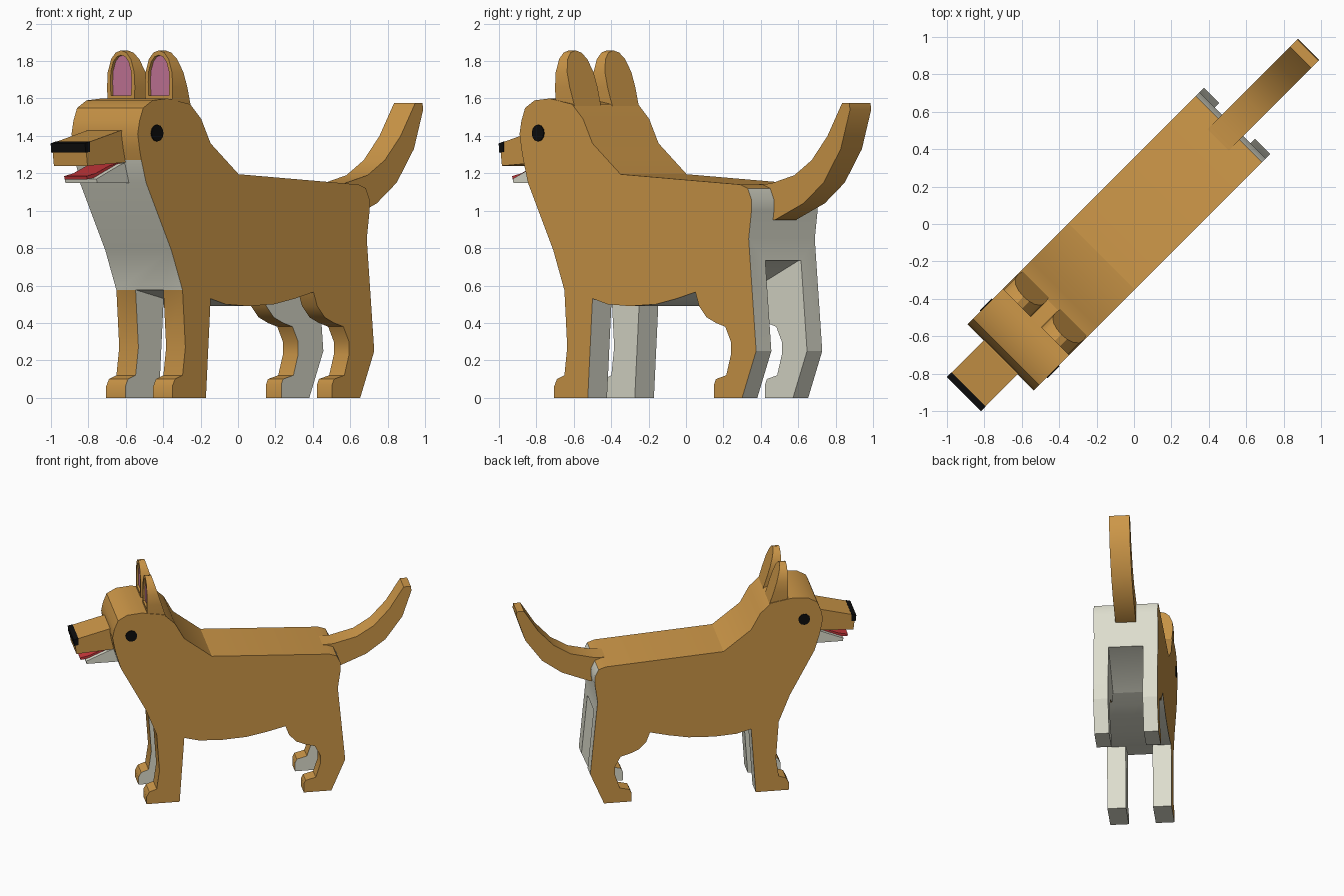
import bpy, bmesh, math
from mathutils import Matrix, Vector

if "Cube" in bpy.data.objects:
    bpy.data.objects.remove(bpy.data.objects["Cube"], do_unlink=True)


def material(name, rgb):
    m = bpy.data.materials.new(name)
    m.use_nodes = True
    m.diffuse_color = (*rgb, 1)
    m.node_tree.nodes["Principled BSDF"].inputs["Base Color"].default_value = (*rgb, 1)
    return m


TAN = material("tan fur", (0.61, 0.31, 0.065))
CREAM = material("cream fur", (0.72, 0.72, 0.61))
PINK = material("pink inner ear", (0.58, 0.19, 0.33))
RED = material("red tongue", (0.6, 0.04, 0.045))
BLACK = material("black", (0.004, 0.004, 0.004))

# The animal stands diagonally: local x runs nose to tail, local y to its left
TURN = Matrix.Rotation(math.radians(45), 4, 'Z') @ Matrix.Scale(-1, 4, (0, 1, 0))


def finish(name, bm, mats, smooth=None):
    bm.transform(TURN)
    bmesh.ops.recalc_face_normals(bm, faces=bm.faces)
    mesh = bpy.data.meshes.new(name)
    bm.to_mesh(mesh)
    bm.free()
    for m in mats:
        mesh.materials.append(m)
    ob = bpy.data.objects.new(name, mesh)
    bpy.context.collection.objects.link(ob)
    if smooth:
        smooth_object(ob, smooth)
    return ob


def smooth_object(ob, degrees):
    bpy.ops.object.select_all(action='DESELECT')
    ob.select_set(True)
    bpy.context.view_layer.objects.active = ob
    bpy.ops.object.shade_smooth_by_angle(angle=math.radians(degrees))


def prism(name, outline, half, mats, rim=None, cap=0, smooth=None):
    """Side outline (length, height) extruded across the width; rim colours each edge."""
    bm = bmesh.new()
    sides = [[bm.verts.new((u, v, z)) for u, z in outline] for v in (-half, half)]
    for s in sides:
        bm.faces.new(s).material_index = cap
    n = len(outline)
    for i in range(n):
        j = (i + 1) % n
        f = bm.faces.new((sides[0][i], sides[0][j], sides[1][j], sides[1][i]))
        f.material_index = rim[i] if rim else cap
    return finish(name, bm, mats, smooth)


# Body, head and legs: one side outline, in runs of edge colour (0 tan, 1 cream)
runs = [
    (0, [(-.35, 1.195), (-.5, 1.36), (-.55, 1.49), (-.61, 1.57), (-.73, 1.6),
         (-.81, 1.59), (-.86, 1.55), (-.88, 1.48), (-.89, 1.41), (-.88, 1.33)]),
    (1, [(-.87, 1.27), (-.845, 1.15), (-.71, .79)]),
    (0, [(-.65, .575), (-.635, .27), (-.65, .12), (-.69, .1), (-.705, .06)]),
    (1, [(-.705, 0), (-.525, 0), (-.5, .53), (-.42, .5), (-.3, .49), (-.16, .5), (-.05, .53)]),
    (0, [(.05, .565), (.07, .49), (.11, .43), (.16, .4), (.21, .38), (.24, .3),
         (.24, .23), (.215, .12), (.16, .1), (.15, .07)]),
    (1, [(.15, 0), (.3, 0), (.375, .25), (.335, .85), (.35, 1.0), (.35, 1.06)]),
    (0, [(.33, 1.12), (.29, 1.14)]),
]
outline = [(y * math.sqrt(2) + .25, z) for _, pts in runs for y, z in pts]
rim = [c for c, pts in runs for _ in pts]
body = prism("body", outline, .25, [TAN, CREAM], rim)

# Gaps between the left and right legs
gaps = {
    "front_leg_gap": ([(-1, -.1), (-1, .575), (-.66, .575), (-.455, .53), (-.4, -.1)], .105),
    "hind_leg_gap": ([(.25, -.1), (.31, .555), (.72, .735), (1, .735), (1, -.1)], .135),
}
for name, (pts, half) in gaps.items():
    cutter = prism(name, pts, half, [TAN, CREAM], cap=1)
    mod = body.modifiers.new(name, 'BOOLEAN')
    mod.object, mod.operation, mod.solver = cutter, 'DIFFERENCE', 'EXACT'
    bpy.context.view_layer.objects.active = body
    bpy.ops.object.modifier_apply(modifier=name)
    bpy.data.objects.remove(cutter, do_unlink=True)
smooth_object(body, 28)

# Tail
prism("tail", [(.6, 1.14), (.72, 1.145), (.9, 1.19), (1.03, 1.27), (1.15, 1.4), (1.26, 1.575),
               (1.315, 1.575), (1.32, 1.54), (1.25, 1.33), (1.12, 1.15), (.97, 1.04),
               (.75, .95), (.6, .95)], .08, [TAN], smooth=28)

# Muzzle, nose, lower jaw and tongue
prism("muzzle", [(-.95, 1.43), (-1.01, 1.43), (-1.28, 1.36), (-1.265, 1.24), (-.95, 1.26)],
      .127, [TAN])
prism("nose", [(-1.25, 1.37), (-1.287, 1.36), (-1.282, 1.31), (-1.25, 1.315)], .13, [BLACK])
prism("lower_jaw", [(-.93, 1.26), (-1.0, 1.25), (-1.19, 1.17), (-1.185, 1.148), (-.93, 1.148)],
      .12, [CREAM])
prism("tongue", [(-.95, 1.262), (-1.06, 1.24), (-1.16, 1.2), (-1.23, 1.185), (-1.225, 1.168),
                 (-1.16, 1.178), (-1.06, 1.218), (-.95, 1.24)], .085, [RED], smooth=28)

# Ears: arched wedges with a recessed pink front
half_arch = [(.1, 1.56), (.105, 1.66), (.1, 1.74), (.075, 1.81), (.04, 1.846)]
arch = half_arch + [(0, 1.857)] + [(-w, z) for w, z in reversed(half_arch)]
inner = [(w * .76, 1.615 + (z - 1.56) * .73) for w, z in arch]


def ear(name, side):
    bm = bmesh.new()

    def ring(pts, depth):
        return [bm.verts.new((depth(z), side * .143 + w, z)) for w, z in pts]

    def front(z):
        return -.742

    def back(z):
        return -.6 - (z - 1.56) * .31

    def recess(z):
        return -.725

    rings = [ring(arch, back), ring(arch, front), ring(inner, front), ring(inner, recess)]
    bm.faces.new(rings[0])
    for a, b in zip(rings, rings[1:]):
        for i in range(len(arch)):
            j = (i + 1) % len(arch)
            bm.faces.new((a[i], a[j], b[j], b[i]))
    bm.faces.new(rings[-1]).material_index = 1
    finish(name, bm, [TAN, PINK], 28)


# Eyes: thin discs on the sides of the head
def eye(name, side):
    bm = bmesh.new()
    bmesh.ops.create_cone(bm, cap_ends=True, segments=12, radius1=.045, radius2=.045, depth=.009)
    bm.transform(Matrix.Translation(Vector((-.865, side * .252, 1.415)))
                 @ Matrix.Rotation(math.radians(90), 4, 'X'))
    finish(name, bm, [BLACK])


for label, side in (("left", 1), ("right", -1)):
    ear(label + "_ear", side)
    eye(label + "_eye", side)
